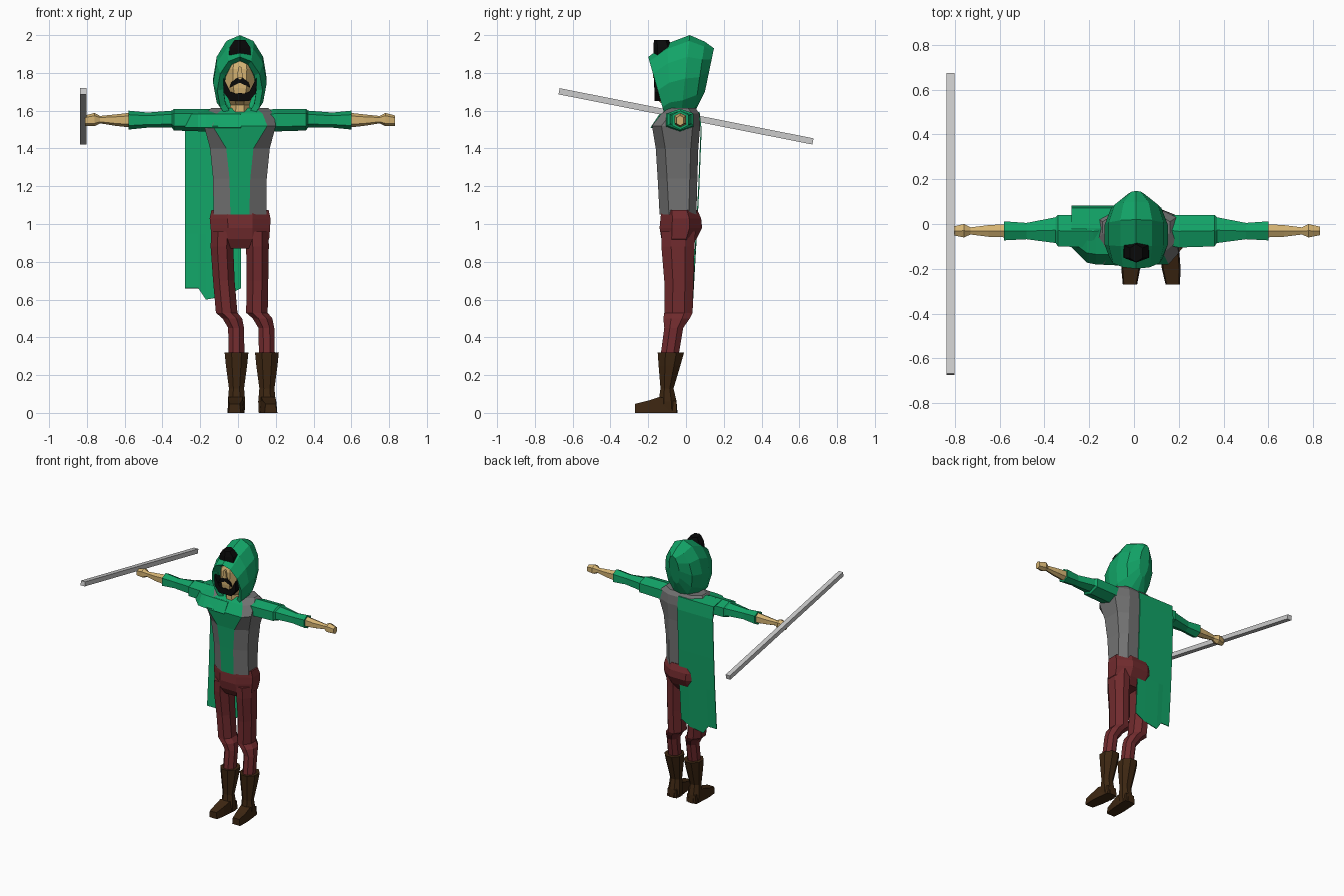
import bpy, bmesh, math
from mathutils import Vector

if "Cube" in bpy.data.objects:
    bpy.data.objects.remove(bpy.data.objects["Cube"])

MID = 0.01  # body centre line


def material(name, r, g, b):
    m = bpy.data.materials.new(name)
    m.use_nodes = True
    m.diffuse_color = (r, g, b, 1)
    m.node_tree.nodes["Principled BSDF"].inputs["Base Color"].default_value = (r, g, b, 1)
    return m


GREEN = material("cloth green", 0.006, 0.37, 0.135)
GREY = material("vest grey", 0.17, 0.17, 0.17)
RED = material("trouser red", 0.165, 0.024, 0.027)
BROWN = material("boot brown", 0.047, 0.02, 0.006)
SKIN = material("skin tan", 0.66, 0.45, 0.17)
BLACK = material("hair black", 0.003, 0.003, 0.003)
STEEL = material("staff grey", 0.6, 0.6, 0.6)


def finish(name, bm, *mats):
    bmesh.ops.recalc_face_normals(bm, faces=bm.faces)
    mesh = bpy.data.meshes.new(name)
    bm.to_mesh(mesh)
    bm.free()
    for m in mats:
        mesh.materials.append(m)
    ob = bpy.data.objects.new(name, mesh)
    bpy.context.collection.objects.link(ob)
    return ob


def skin_rings(rings, closed=True, caps=True):
    """Join successive rows of points with faces."""
    bm = bmesh.new()
    rows = [[bm.verts.new(p) for p in r] for r in rings]
    n = len(rows[0])
    for a, b in zip(rows, rows[1:]):
        for i in range(n if closed else n - 1):
            j = (i + 1) % n
            bm.faces.new((a[i], a[j], b[j], b[i]))
    if caps:
        bm.faces.new(rows[0])
        bm.faces.new(rows[-1])
    return bm


def ring(axis, pos, u0, u1, v0, v1, n=8):
    """Polygon across an axis, filling the given extents."""
    pts = []
    for i in range(n):
        a = math.tau * (i + 0.5) / n
        k = 1 / math.cos(math.pi / n)
        p = [(u0 + u1) / 2 + (u1 - u0) / 2 * min(1, max(-1, k * math.cos(a))),
             (v0 + v1) / 2 + (v1 - v0) / 2 * min(1, max(-1, k * math.sin(a)))]
        p.insert("xyz".index(axis), pos)
        pts.append(p)
    return pts


def tube(name, axis, sections, mat, n=8):
    return finish(name, skin_rings([ring(axis, *s, n=n) for s in sections]), mat)


def plate(name, outline, y0, y1, mat):
    """Mirrored outline in x and z, extruded along y."""
    full = outline + [(-x, z) for x, z in reversed(outline) if x]
    return finish(name, skin_rings([[(MID + x, y, z) for x, z in full] for y in (y0, y1)]), mat)


# Vest with a green front panel: height, panel half width, half width, front, back
torso = []
for z, a, w, f, b in [(1.05, .05, .14, -.14, .055), (1.24, .055, .142, -.15, .06),
                      (1.4, .072, .158, -.16, .065), (1.52, .145, .19, -.18, .075),
                      (1.585, .12, .18, -.13, .07), (1.615, .08, .15, -.09, .05)]:
    half = [(a, f), (w, f + .05), (w, b - .04), (.09, b)]
    torso.append([(MID + x, y, z) for x, y in half]
                 + [(MID - x, y, z) for x, y in reversed(half)])
bm = skin_rings(torso)
bm.normal_update()
for face in bm.faces:
    c = face.calc_center_median()
    if abs(c.x - MID) < .01 and c.y < -.1:
        face.material_index = 1
finish("vest", bm, GREY, GREEN)

# Trousers
tube("hips", "z", [(.87, -.1, .12, -.1, .02), (.92, -.14, .165, -.13, .055),
                   (.98, -.145, .17, -.14, .085), (1.03, -.15, .172, -.135, .08),
                   (1.075, -.14, .162, -.13, .06)], RED)
# height, right leg centre, left leg centre, half width, front, back
LEG = [(.96, -.08, .1, .062, -.13, .05), (.88, -.085, .103, .06, -.13, .045),
       (.7, -.075, .103, .057, -.115, .04), (.53, -.06, .1, .057, -.115, .035),
       (.5, -.03, .13, .052, -.12, .02), (.45, -.01, .15, .042, -.115, -.015),
       (.3, -.008, .153, .042, -.135, -.04)]
BOOT = [(.32, .063, -.15, -.01), (.25, .056, -.145, -.03), (.13, .04, -.135, -.066),
        (.06, .046, -.145, -.05), (0, .043, -.145, -.045)]
FOOT = [(-.05, .04, .06), (-.14, .044, .085), (-.2, .042, .065), (-.27, .032, .048)]
for side, k in (("right", 1), ("left", 2)):
    tube(side + "_trouser_leg", "z",
         [(s[0], s[k] - s[3], s[k] + s[3], s[4], s[5]) for s in LEG], RED)
    x = LEG[-1][k]
    tube(side + "_boot_shaft", "z", [(z, x - w, x + w, f, b) for z, w, f, b in BOOT], BROWN)
    toe = .02 if side == "left" else -.01
    foot = []
    for i, (y, w, h) in enumerate(FOOT):
        c = x + toe * i / 3
        foot.append([(c - w, y, 0), (c + w, y, 0), (c + w * .85, y, h), (c - w * .85, y, h)])
    finish(side + "_boot_foot", skin_rings(foot), BROWN)

# Arms: distance out, front, back, bottom, top
SLEEVE = [(.12, -.09, .04, 1.49, 1.6), (.19, -.105, .04, 1.49, 1.61),
          (.35, -.1, .04, 1.495, 1.61), (.36, -.085, .03, 1.51, 1.6),
          (.49, -.068, .005, 1.51, 1.59), (.59, -.073, .012, 1.5, 1.6)]
HAND = [(.57, -.06, 0, 1.51, 1.59), (.66, -.057, -.005, 1.52, 1.58),
        (.74, -.047, -.015, 1.533, 1.572), (.77, -.06, 0, 1.518, 1.588),
        (.82, -.05, -.012, 1.52, 1.575)]
for side, s in (("left", 1), ("right", -1)):
    for part, data, mat in (("sleeve", SLEEVE, GREEN), ("forearm_and_hand", HAND, SKIN)):
        tube(side + "_" + part, "x", [(MID + s * d[0], *d[1:]) for d in data], mat, n=6)

# Head, with painted-on beard and moustache
tube("head", "z", [(z, MID - w, MID + w, f, b) for z, w, f, b in
                   [(1.55, .06, -.12, .02), (1.63, .05, -.12, .02), (1.66, .06, -.155, .03),
                    (1.72, .083, -.163, .05), (1.82, .088, -.163, .06), (1.89, .07, -.14, .05)]],
     SKIN)
plate("beard", [(0, 1.65), (.05, 1.65), (.086, 1.695), (.088, 1.775), (.068, 1.735),
                (.05, 1.7), (.02, 1.69), (0, 1.695)], -.168, -.12, BLACK)
plate("moustache", [(0, 1.748), (.055, 1.722), (.045, 1.75), (.015, 1.775), (0, 1.765)],
      -.17, -.161, BLACK)
plate("nose", [(0, 1.772), (.016, 1.775), (.008, 1.83), (0, 1.835)], -.175, -.15, SKIN)
tube("hair_tuft", "z", [(1.89, MID - .058, MID + .058, -.172, -.07),
                        (1.935, MID - .055, MID + .055, -.172, -.075),
                        (1.975, MID - .028, MID + .028, -.17, -.09)], BLACK, n=6)

# Hood: top y, bottom y, half width, bottom z, top z, from the opening to the back point
hood = []
for yt, yb, w, zb, zt in [(-.11, -.06, .085, 1.55, 1.855), (-.16, -.1, .088, 1.56, 1.865),
                          (-.2, -.1, .12, 1.53, 1.885), (-.1, -.08, .142, 1.54, 1.955),
                          (.02, -.03, .142, 1.54, 2.0), (.1, .045, .112, 1.59, 1.965),
                          (.148, .1, .04, 1.7, 1.93)]:
    loop = []
    for i in range(12):
        a = math.tau * i / 12
        t = (1 + math.cos(a)) / 2
        loop.append((MID + w * math.sin(a), yb + (yt - yb) * t, zb + (zt - zb) * t))
    hood.append(loop)
bm = skin_rings(hood, caps=False)
bm.verts.ensure_lookup_table()
bm.faces.new(bm.verts[-12:])
finish("hood", bm, GREEN)

# Cape: columns of x and hem height, draped over the right shoulder
columns = []
for x, hem, front in [(-.28, .66, -.1), (-.21, .66, -.17), (-.17, .6, -.178),
                      (-.06, .62, -.183), (.015, .66, -.185)]:
    columns.append([Vector(p) for p in [
        (x, front, 1.51), (x, front * .75, 1.58), (x, -.02, 1.605), (x, .07, 1.59),
        (x, .08, 1.5), (x, .068, 1.2), (x, .055, .95), (x, .035, hem)]])
cape = finish("cape", skin_rings(columns, closed=False, caps=False), GREEN)
thick = cape.modifiers.new("thickness", "SOLIDIFY")
thick.thickness = 0.006
thick.offset = 0

# Staff held in the right hand
bm = bmesh.new()
bmesh.ops.create_cube(bm, size=1)
bmesh.ops.scale(bm, vec=(.035, 1.37, .033), verts=bm.verts)
staff = finish("staff", bm, STEEL)
staff.location = (-.82, 0, 1.57)
staff.rotation_euler.x = -.195
